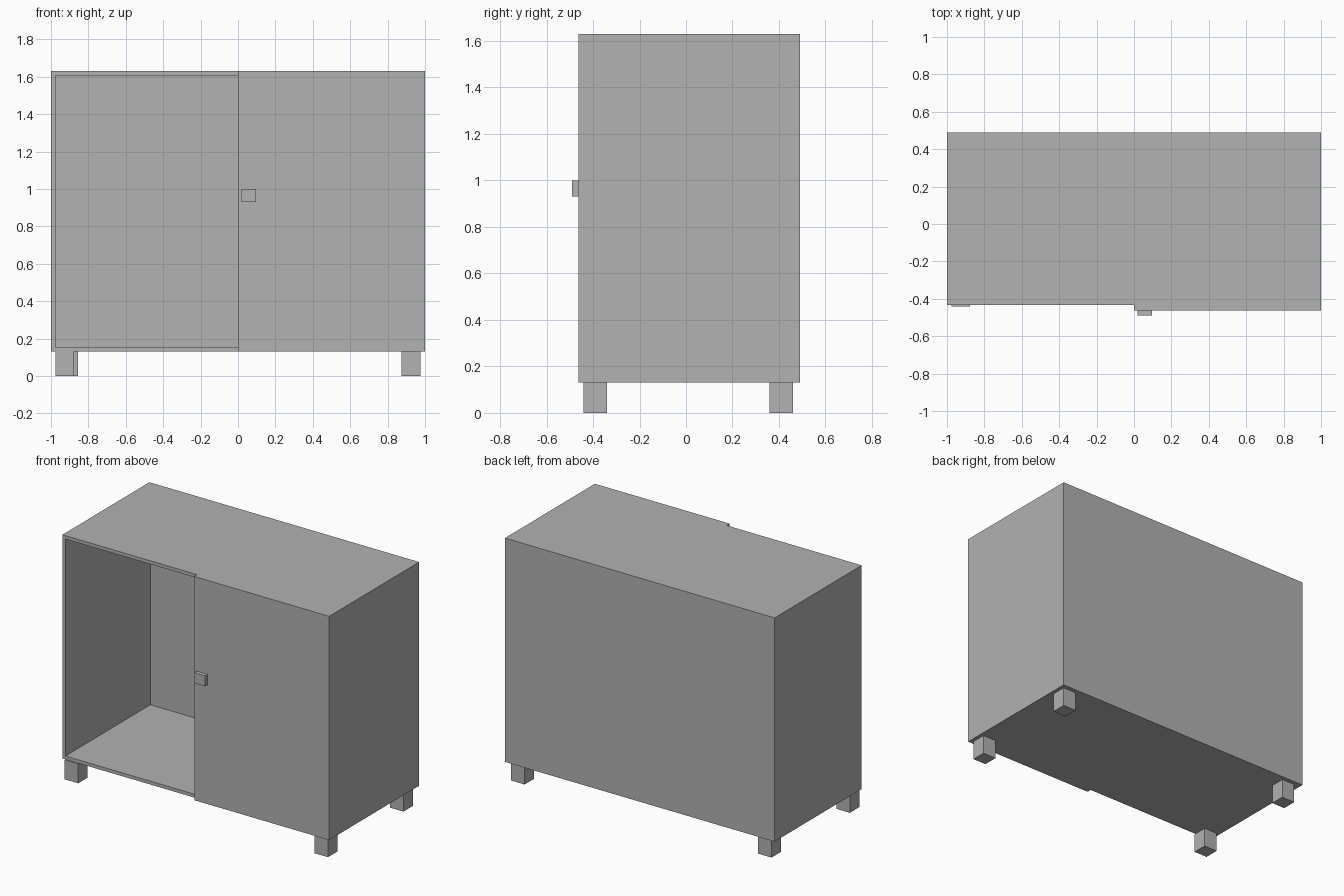
import bpy, bmesh
from mathutils import Vector

if "Cube" in bpy.data.objects:
    bpy.data.objects.remove(bpy.data.objects["Cube"], do_unlink=True)

# One plain grey for the whole cabinet
grey = bpy.data.materials.new("plain grey")
grey.use_nodes = True
colour = (0.445, 0.445, 0.445, 1)
grey.diffuse_color = colour
grey.node_tree.nodes["Principled BSDF"].inputs["Base Color"].default_value = colour


def box(name, low, high, shape=None):
    """Box between two corners; shape may edit its bmesh."""
    low, high = Vector(low), Vector(high)
    bm = bmesh.new()
    bmesh.ops.create_cube(bm, size=1)
    bmesh.ops.scale(bm, vec=high - low, verts=bm.verts)
    if shape:
        shape(bm)
    mesh = bpy.data.meshes.new(name)
    bm.to_mesh(mesh)
    bm.free()
    mesh.materials.append(grey)
    obj = bpy.data.objects.new(name, mesh)
    obj.location = (low + high) / 2
    bpy.context.collection.objects.link(obj)
    return obj


BASE, TOP = 0.13, 1.63
FRONT, BACK = -0.432, 0.49
WALL = 0.023


def hollow(bm):
    """Open the front, leaving thin walls and a back panel."""
    bm.normal_update()
    front = min(bm.faces, key=lambda f: f.calc_center_median().y)
    bmesh.ops.inset_region(bm, faces=[front], thickness=WALL, use_even_offset=True)
    pushed = bmesh.ops.extrude_face_region(bm, geom=[front])
    verts = [v for v in pushed["geom"] if isinstance(v, bmesh.types.BMVert)]
    bmesh.ops.translate(bm, verts=verts, vec=(0, BACK - FRONT - WALL, 0))
    if front.is_valid:
        bmesh.ops.delete(bm, geom=[front], context='FACES_ONLY')
    bmesh.ops.recalc_face_normals(bm, faces=bm.faces)


# Hollow carcass, with a single door over its left half
box("carcass", (-1, FRONT, BASE), (1, BACK, TOP), hollow)
box("left_door", (0, -0.463, BASE), (1, FRONT, TOP))
box("door_knob", (0.02, -0.49, 0.93), (0.097, -0.463, 1.0))

# Four square legs; the rear right one sits slightly further in
legs = {
    "front_left_leg": (0.925, -0.39),
    "front_right_leg": (-0.927, -0.39),
    "back_left_leg": (0.925, 0.41),
    "back_right_leg": (-0.906, 0.41),
}
half = 0.05
for name, (x, y) in legs.items():
    box(name, (x - half, y - half, 0), (x + half, y + half, BASE))
